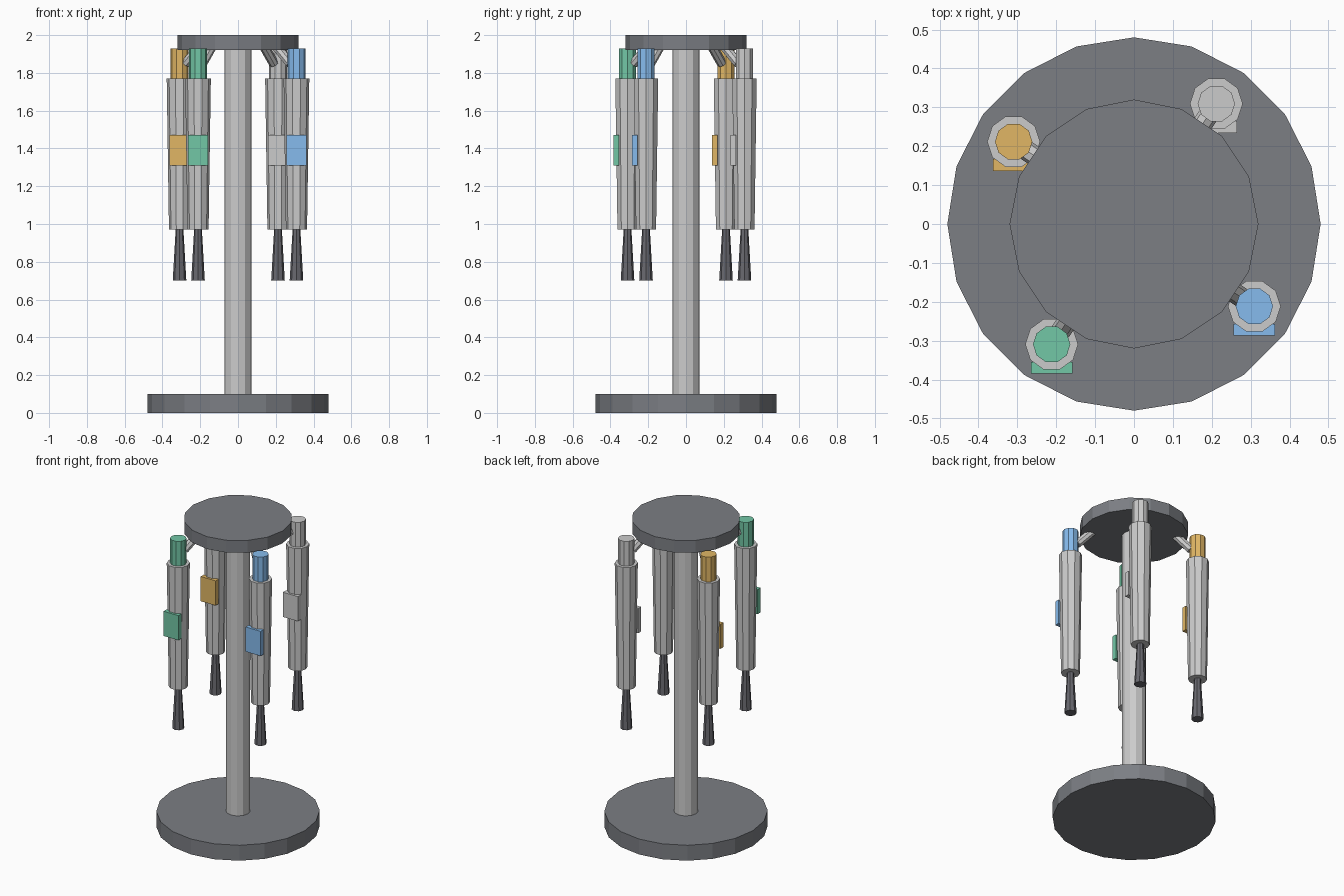
import bpy, bmesh
from math import sin, cos, pi
from mathutils import Vector, Matrix

if "Cube" in bpy.data.objects:
    bpy.data.objects.remove(bpy.data.objects["Cube"])


def material(name, rgb):
    m = bpy.data.materials.new(name)
    m.diffuse_color = (*rgb, 1)
    m.use_nodes = True
    m.node_tree.nodes["Principled BSDF"].inputs["Base Color"].default_value = m.diffuse_color
    return m


DARK = material("dark_grey", (0.20, 0.21, 0.23))
STEEL = material("light_steel", (0.88, 0.88, 0.90))
TIP = material("tip_grey", (0.14, 0.14, 0.16))
BLUE = material("blue", (0.24, 0.50, 0.85))
GREEN = material("green", (0.17, 0.57, 0.38))
GOLD = material("gold", (0.75, 0.47, 0.13))


def finish(bm, name, mat):
    me = bpy.data.meshes.new(name)
    bm.to_mesh(me)
    bm.free()
    if mat:
        me.materials.append(mat)
    ob = bpy.data.objects.new(name, me)
    bpy.context.collection.objects.link(ob)
    return ob


def rod(name, a, b, r1, r2, sides, mat=None):
    """Flat-sided cylinder or cone from point a to point b."""
    a, b = Vector(a), Vector(b)
    d = b - a
    turn = Matrix.Identity(4)
    if abs(d.x) + abs(d.y) > 1e-6:
        turn = d.to_track_quat('Z', 'Y').to_matrix().to_4x4()
    # a corner of the outline points along +x
    spin = Matrix.Rotation(-pi / 2, 4, 'Z')
    bm = bmesh.new()
    bmesh.ops.create_cone(bm, cap_ends=True, segments=sides, radius1=r1, radius2=r2,
                          depth=d.length,
                          matrix=Matrix.Translation((a + b) / 2) @ turn @ spin)
    return finish(bm, name, mat)


def box(name, centre, size, mat=None):
    bm = bmesh.new()
    bmesh.ops.create_cube(bm, size=1, matrix=Matrix.Translation(centre)
                          @ Matrix.Diagonal((*size, 1)))
    return finish(bm, name, mat)


# Stand
rod("base", (0, 0, 0), (0, 0, 0.10), 0.48, 0.48, 20, DARK)
rod("post", (0, 0, 0.09), (0, 0, 1.93), 0.072, 0.072, 12, STEEL)
rod("top_disc", (0, 0, 1.92), (0, 0, 2.0), 0.32, 0.32, 16, DARK)

# Four hanging pipettes, each on a sloping arm
for i, accent in enumerate((BLUE, None, GOLD, GREEN)):
    ang = -0.6 + i * pi / 2
    c, s = cos(ang), sin(ang)
    x, y = 0.375 * c, 0.375 * s
    n = f"_{i + 1}"
    rod("arm" + n, (0.245 * c, 0.245 * s, 1.94), (0.335 * c, 0.335 * s, 1.85),
        0.026, 0.026, 8, STEEL)
    rod("pipette_body" + n, (x, y, 0.97), (x, y, 1.77), 0.056, 0.068, 10)
    rod("plunger" + n, (x, y, 1.76), (x, y, 1.93), 0.048, 0.048, 10, accent)
    rod("tip" + n, (x, y, 0.70), (x, y, 0.98), 0.036, 0.02, 8, TIP)
    box("label_plate" + n, (x, y - 0.06, 1.39), (0.107, 0.03, 0.16), accent)
